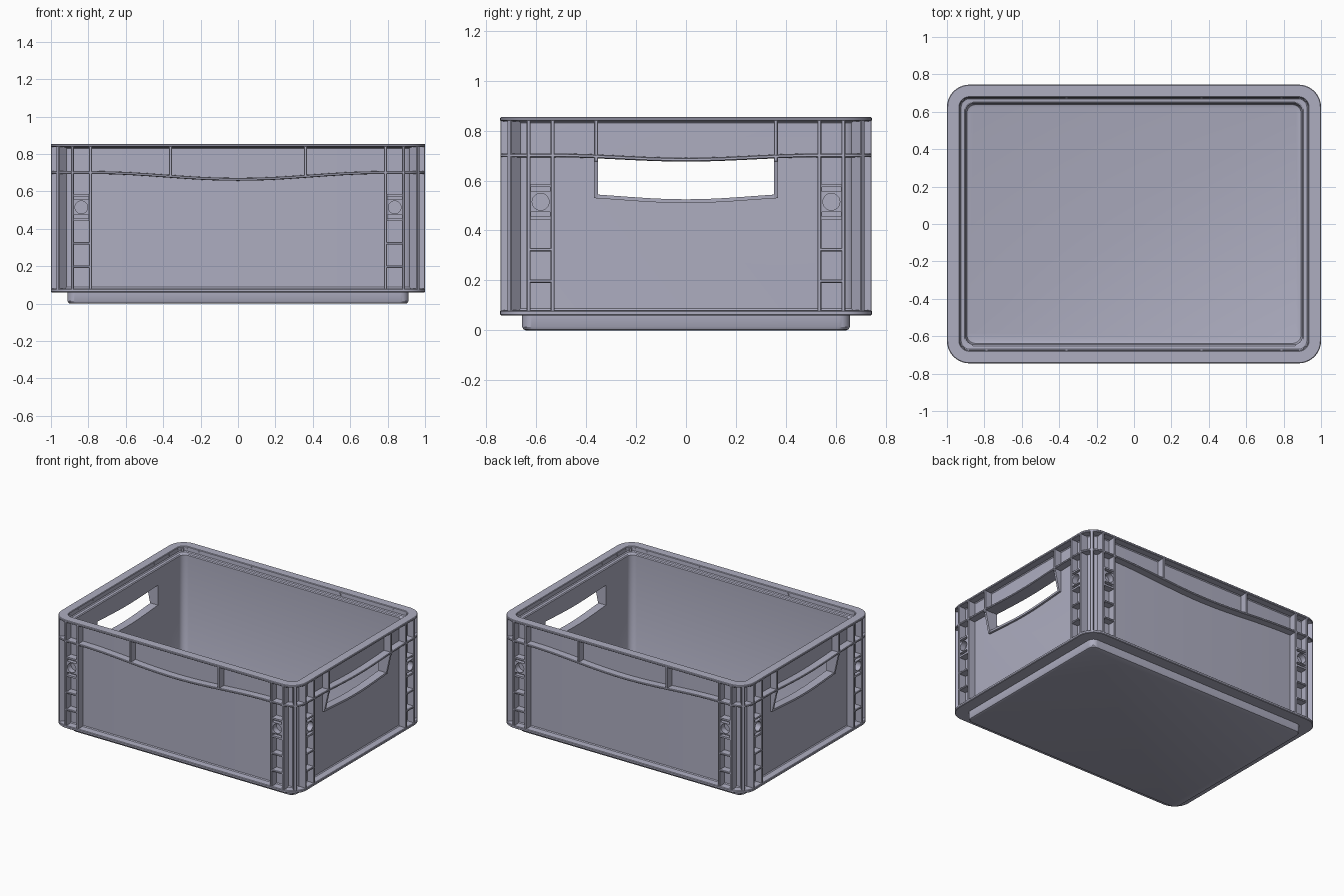
import bpy, bmesh, math
from mathutils import Matrix, Vector

cube = bpy.data.objects.get("Cube")
if cube:
    bpy.data.objects.remove(cube, do_unlink=True)

HX, HY, TOP, RAD = 1.0, 0.745, 0.855, 0.12
WALL = 0.055                      # depth of the recessed wall behind the ribs

plastic = bpy.data.materials.new("grey_violet_plastic")
COLOR = (0.42, 0.42, 0.53, 1)
plastic.diffuse_color = COLOR
plastic.use_nodes = True
plastic.node_tree.nodes["Principled BSDF"].inputs["Base Color"].default_value = COLOR


def finish(name, bm, bevel=0.0):
    bmesh.ops.recalc_face_normals(bm, faces=bm.faces[:])
    mesh = bpy.data.meshes.new(name)
    bm.to_mesh(mesh)
    bm.free()
    mesh.materials.append(plastic)
    obj = bpy.data.objects.new(name, mesh)
    bpy.context.collection.objects.link(obj)
    if bevel:
        mod = obj.modifiers.new("soft_edges", 'BEVEL')
        mod.width, mod.segments, mod.limit_method = bevel, 1, 'ANGLE'
    return obj


def smooth(obj):
    bpy.ops.object.select_all(action='DESELECT')
    obj.select_set(True)
    bpy.context.view_layer.objects.active = obj
    bpy.ops.object.shade_smooth_by_angle(angle=math.radians(30))


def cut(obj, cutter):
    mod = obj.modifiers.new("cut", 'BOOLEAN')
    mod.operation, mod.solver, mod.object = 'DIFFERENCE', 'EXACT', cutter
    bpy.context.view_layer.objects.active = obj
    bpy.ops.object.modifier_apply(modifier=mod.name)
    bpy.data.objects.remove(cutter, do_unlink=True)


def outline(inset, min_r=0.045, arc=10, straight=1):
    """Rounded rectangle, inset from the outer footprint."""
    r = max(RAD - inset, min_r)
    cx, cy = HX - inset - r, HY - inset - r
    pts = []
    for k, (sx, sy) in enumerate([(1, 1), (-1, 1), (-1, -1), (1, -1)]):
        for i in range(arc + 1):
            a = math.pi / 2 * (k + i / arc)
            pts.append(Vector((sx * cx + r * math.cos(a), sy * cy + r * math.sin(a))))
        nsx, nsy = [(-1, 1), (-1, -1), (1, -1), (1, 1)][k]
        a = math.pi / 2 * (k + 1)
        end = Vector((nsx * cx + r * math.cos(a), nsy * cy + r * math.sin(a)))
        start = pts[-1].copy()
        pts += [start.lerp(end, i / straight) for i in range(1, straight)]
    return pts


def loft(bm, profile, closed=False, straight=1, sag=lambda p: 0.0):
    """Sweep an (inset, z) profile around the box."""
    rings = [[bm.verts.new((p.x, p.y, z + sag(p))) for p in outline(d, straight=straight)]
             for d, z in profile]
    pairs = list(zip(rings, rings[1:]))
    if closed:
        pairs.append((rings[-1], rings[0]))
    else:
        bm.faces.new(rings[0])
        bm.faces.new(rings[-1])
    for a, b in pairs:
        for i in range(len(a)):
            j = (i + 1) % len(a)
            bm.faces.new((a[i], a[j], b[j], b[i]))


def box(bm, lo, hi, matrix=Matrix()):
    size = [h - l for l, h in zip(lo, hi)]
    mid = [(h + l) / 2 for l, h in zip(lo, hi)]
    bmesh.ops.create_cube(bm, size=1, matrix=matrix @ Matrix.Translation(mid)
                          @ Matrix.Diagonal((*size, 1)))


def prism(bm, points, axis_vec, matrix=Matrix()):
    face = bm.faces.new([bm.verts.new(matrix @ Vector(p)) for p in points])
    out = bmesh.ops.extrude_face_region(bm, geom=[face])["geom"]
    moved = [v for v in out if isinstance(v, bmesh.types.BMVert)]
    bmesh.ops.translate(bm, verts=moved, vec=matrix.to_3x3() @ Vector(axis_vec))


# Four walls in a local frame: x along the wall, +y inward from the outer face, z up
WALLS = []
for k in range(4):
    half, dist = ((HX, HY), (HY, HX))[k % 2]
    WALLS.append((half, k % 2 == 1, Matrix.Rotation(k * math.pi / 2, 4, 'Z')
                  @ Matrix.Translation((0, -dist, 0))))


def arch(u, depth, span):
    """Downward sag of the grip edges, zero at the ends of the span."""
    return -depth * (1 + math.cos(math.pi * min(abs(u) / span, 1))) / 2


# Tub: foot, bottom flange, wall, rim, stacking ledge and floor in one profile
bm = bmesh.new()
loft(bm, [(0.103, 0), (0.093, 0.004), (0.088, 0.014), (0.088, 0.06), (0.004, 0.06),
          (0, 0.064), (0, 0.076), (0.004, 0.08), (WALL - 0.006, 0.082), (WALL, 0.088),
          (WALL, 0.83), (WALL - 0.006, 0.836), (0.004, 0.838), (0, 0.842), (0, 0.851),
          (0.004, TOP), (0.064, TOP), (0.068, 0.851), (0.07, 0.823), (0.076, 0.817),
          (0.094, 0.815), (0.1, 0.809), (0.103, 0.04), (0.107, 0.029), (0.118, 0.025)])
tub = finish("tub", bm)

# Hand holds through both end walls
GRIP = 0.352
us = [GRIP * (i / 8 - 1) for i in range(17)]
lower = [(-1.2, u, 0.55 + arch(u, 0.025, 0.53)) for u in us]
upper = [(-1.2, u, 0.695 + arch(u, 0.017, 0.53)) for u in reversed(us)]
bm = bmesh.new()
prism(bm, lower + upper, (2.4, 0, 0))
cut(tub, finish("hand_hold_cutter", bm))
smooth(tub)


# Curved horizontal band running all around
def band_sag(p):
    if abs(p.x) / HX > abs(p.y) / HY:
        return arch(p.y, 0.017, 0.53)
    return arch(p.x, 0.036, 0.78)


bm = bmesh.new()
loft(bm, [(0.001, 0.697), (0.001, 0.705), (0.004, 0.708), (0.065, 0.709),
          (0.065, 0.693), (0.004, 0.694)], closed=True, straight=28, sag=band_sag)
smooth(finish("curved_band", bm))

# Vertical ribs and the short bars of the ladder columns
bm = bmesh.new()
RIB = 0.008
for half, is_end, mat in WALLS:
    for side in (-1, 1):
        outer, inner = side * (half - 0.114), side * (half - 0.211)
        for u in (outer, inner):
            box(bm, (u - RIB, 0.0012, 0.07), (u + RIB, 0.07, 0.845), mat)
        u = side * 0.36
        box(bm, (u - RIB, 0.0015, 0.675), (u + RIB, 0.07, 0.845), mat)
        lo, hi = sorted((outer, inner))
        for z in (0.197, 0.323):
            box(bm, (lo, 0.002, z - 0.007), (hi, 0.07, z + 0.007), mat)
finish("wall_ribs", bm, 0.003)

# Diagonal rib at each rounded corner
bm = bmesh.new()
for sx in (-1, 1):
    for sy in (-1, 1):
        place = Matrix.Translation((sx * (HX - RAD), sy * (HY - RAD), 0)) \
            @ Matrix.Rotation(math.atan2(sy, sx), 4, 'Z')
        box(bm, (0.045, -0.011, 0.07), (RAD - 0.001, 0.011, 0.845), place)
finish("corner_ribs", bm, 0.003)

# Plate with a round socket and two slots, repeated on every ladder column
bm = bmesh.new()
box(bm, (-0.046, 0.004, 0.442), (0.046, 0.07, 0.586))
plate = finish("socket_plate", bm)
bm = bmesh.new()
bmesh.ops.create_cone(bm, cap_ends=True, segments=28, radius1=0.034, radius2=0.034, depth=0.09,
                      matrix=Matrix.Translation((0, 0, 0.515)) @ Matrix.Rotation(math.pi / 2, 4, 'X'))
for z in (0.465, 0.565):
    box(bm, (-0.038, -0.02, z - 0.009), (0.038, 0.03, z + 0.009))
cut(plate, finish("socket_cutter", bm))
smooth(plate)
spots = [m @ Matrix.Translation((s * (h - 0.1625), 0, 0)) for h, _, m in WALLS for s in (-1, 1)]
for i, spot in enumerate(spots):
    obj = plate if i == 0 else plate.copy()
    if i:
        bpy.context.collection.objects.link(obj)
    obj.name = f"socket_plate_{i + 1}"
    obj.matrix_world = spot

# Hand hold surrounds: tapering gussets and a curved lower lip
bm = bmesh.new()
for half, is_end, mat in WALLS:
    if not is_end:
        continue
    for side in (-1, 1):
        u = side * 0.36 - RIB
        prism(bm, [(u, 0.07, 0.70), (u, 0.002, 0.70), (u, 0.04, 0.53), (u, 0.07, 0.53)],
              (2 * RIB, 0, 0), mat)
    line = [0.368 * (i / 8 - 1) for i in range(17)]
    low = [(u, 0.04, 0.535 + arch(u, 0.025, 0.53)) for u in line]
    high = [(u, 0.04, 0.55 + arch(u, 0.025, 0.53)) for u in reversed(line)]
    prism(bm, low + high, (0, 0.03, 0), mat)
finish("hand_hold_surrounds", bm)
